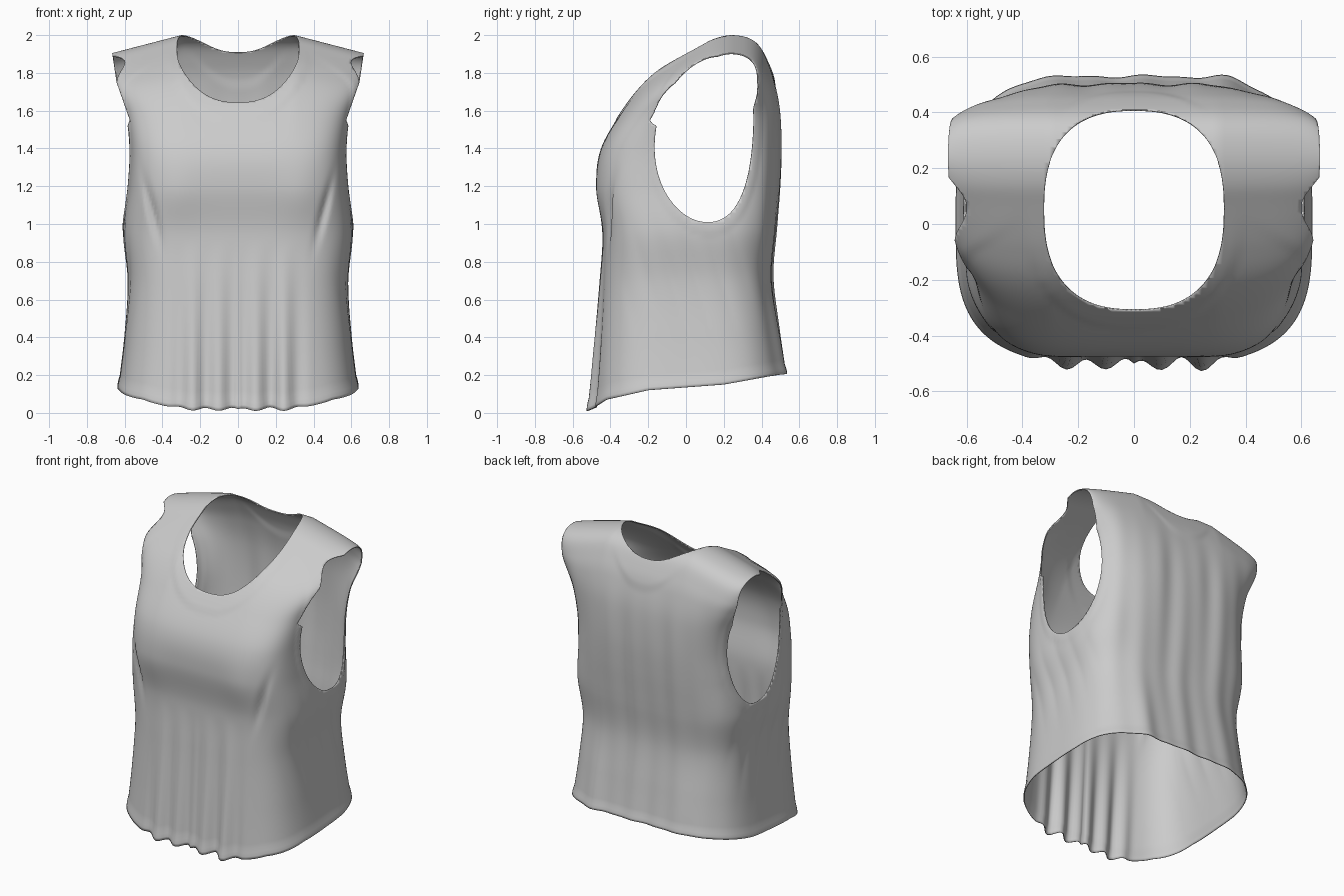
import bpy, bmesh, math
from mathutils import Vector

if "Cube" in bpy.data.objects:
    bpy.data.objects.remove(bpy.data.objects["Cube"])

SEG, SUB = 240, 10

# body sections: height, half width, front y, back y, squareness
KEYS = [
    (0.00, .634, -.500, .525, 3.4), (0.30, .602, -.478, .490, 3.5),
    (0.65, .578, -.455, .457, 3.7), (0.95, .605, -.443, .475, 3.8),
    (1.20, .580, -.475, .495, 4.0), (1.40, .573, -.450, .503, 4.1),
    (1.60, .596, -.335, .495, 4.4), (1.75, .640, -.215, .468, 5.2),
    (1.85, .670, -.090, .435, 6.5), (1.94, .680, .060, .390, 8.0),
    (1.985, .680, .150, .330, 8.0), (2.00, .680, .240, .240, 8.0)]
# phantom section beyond the shoulder seam keeps the top rounded
BEYOND = (1.985, .680, .330, .150, 8.0)


def smooth(a, b, t):
    t = min(1, max(0, (t - a) / (b - a)))
    return t * t * (3 - 2 * t)


def bump(t, mid, width):
    return math.exp(-((t - mid) / width) ** 2)


def catmull(a, b, c, d, t):
    return b + .5 * t * (c - a + t * (2*a - 5*b + 4*c - d + t * (3*(b - c) + d - a)))


def hem_height(y):
    pts = [(-.5, .018), (-.42, .07), (-.2, .12), (.2, .15), (.56, .215)]
    y = min(.56, max(-.5, y))
    for (y0, z0), (y1, z1) in zip(pts, pts[1:]):
        if y <= y1:
            return z0 + (z1 - z0) * (y - y0) / (y1 - y0)


# opening shapes: negative inside the hole
def neck(p):
    if p.z < 1.4:
        return 9
    return (abs(p.x) / .323) ** 2.5 + (abs(p.y - .05) / .36) ** 2.5 - 1


def arm_oval(p):
    if abs(p.x) < .4:
        return 9
    t = (p.z - 1.45) / .44
    mid = .095 + .03 * t + .05 * t * t
    return abs(t) ** 2.1 + (abs(p.y - mid) / .26) ** 2.1 - 1


def armhole(p):
    """Oval opening, plus a trim of the strap ends."""
    z = p.z
    edge = (.573 + .4 * max(0, 1.55 - z) + .35 * min(.2, max(0, z - 1.55))
            + .15 * max(0, z - 1.75))
    trim = (edge - abs(p.x)) * 8 if z > 1.35 else 9
    return min(arm_oval(p), trim)


def cloth_point(key, ang):
    zr, w, yf, yb, n = key
    c, s = math.cos(ang), math.sin(ang)
    r = (abs(c) ** n + abs(s) ** n) ** (-1 / n)
    x, y = w * r * c, (yf + yb) / 2 + (yb - yf) / 2 * r * s
    ax = abs(x)
    z = zr + hem_height(y) * max(0, 1 - zr)
    # sloping shoulders
    z -= .26 * max(0, ax - .3) * smooth(1.3, 1.9, zr)
    front, back = smooth(.3, .9, -s), smooth(.3, .9, s)
    # gathered folds at the front hem
    fade = max(0, 1 - zr / .9) * (1 - smooth(.2, .42, ax))
    fold = math.cos(math.tau * (ax - .1) / .15) + .35 * math.sin(29 * x + 1)
    y -= front * fade * .024 * fold
    z -= front * fade * .01 * fold * (1 - smooth(0, .3, zr))
    # bust fullness and the slanted dart crease
    y -= front * .01 * bump(ax, .34, .12) * bump(z, 1.15, .16)
    y += front * .03 * bump(ax, .40 + .25 * (z - .85), .018) * bump(z, 1.08, .15)
    # soft vertical drape in the back
    drape = math.sin(23 * x + 1.5 * z) + .6 * math.sin(41 * x - z + 1)
    y += back * .004 * drape * (1 - smooth(1.4, 1.9, z))
    y += back * .015 * bump(ax, .34, .08) * (1 - smooth(.1, .7, zr))
    # slack creases under the arms
    side = smooth(.7, .98, abs(c))
    x += math.copysign(side * .006 * math.sin(24 * y + 7 * z) * bump(z, .75, .25), x)
    return Vector((x, y, z))


def cut_hole(bm, field):
    """Cut the mesh cleanly along field = 0 and remove the inside."""
    new = []
    for e in list(bm.edges):
        a, b = e.verts
        fa, fb = field(a.co), field(b.co)
        if fa * fb < 0 and max(fa, fb) < 8:
            lo, hi = 0.0, 1.0
            for _ in range(18):
                m = (lo + hi) / 2
                if field(a.co.lerp(b.co, m)) * fa > 0:
                    lo = m
                else:
                    hi = m
            new.append(bmesh.utils.edge_split(e, a, min(.98, max(.02, lo)))[1])
    bmesh.ops.connect_verts(bm, verts=new)
    inside = [f for f in bm.faces if field(f.calc_center_median()) < 0]
    bmesh.ops.delete(bm, geom=inside, context='FACES')


# interpolate the section rings
path = [KEYS[0]] + KEYS + [BEYOND]
rings = []
for i in range(len(KEYS) - 1):
    rings += [[catmull(*v, j / SUB) for v in zip(*path[i:i + 4])] for j in range(SUB)]
rings.append(list(KEYS[-1]))

# loft the closed-shoulder body
bm = bmesh.new()
grid = [[bm.verts.new(cloth_point(k, math.tau * j / SEG)) for j in range(SEG)]
        for k in rings]
for lo, hi in zip(grid, grid[1:]):
    for j in range(SEG):
        q = (j + 1) % SEG
        bm.faces.new((lo[j], lo[q], hi[q], hi[j]))

# raised bands around neck, armholes and hem
bm.normal_update()
for i, ring in enumerate(grid[:-1]):
    for v in ring:
        band = max(1 - smooth(.4, .55, neck(v.co)),
                   1 - smooth(.22, .36, arm_oval(v.co)),
                   1 - smooth(.03, .06, rings[i][0]))
        v.co += v.normal * .005 * band * (1 - smooth(1.8, 1.96, rings[i][0]))
bmesh.ops.remove_doubles(bm, verts=grid[-1], dist=.0005)

# neck and arm openings
cut_hole(bm, neck)
cut_hole(bm, armhole)
loose = [v for v in bm.verts if not v.link_faces]
bmesh.ops.delete(bm, geom=loose, context='VERTS')
for f in bm.faces:
    f.smooth = True

mesh = bpy.data.meshes.new("sleeveless_top")
bm.to_mesh(mesh)
bm.free()
top = bpy.data.objects.new("sleeveless_top", mesh)
bpy.context.collection.objects.link(top)

# thin fabric thickness
fabric = top.modifiers.new("fabric", 'SOLIDIFY')
fabric.thickness = .006
fabric.offset = -1
